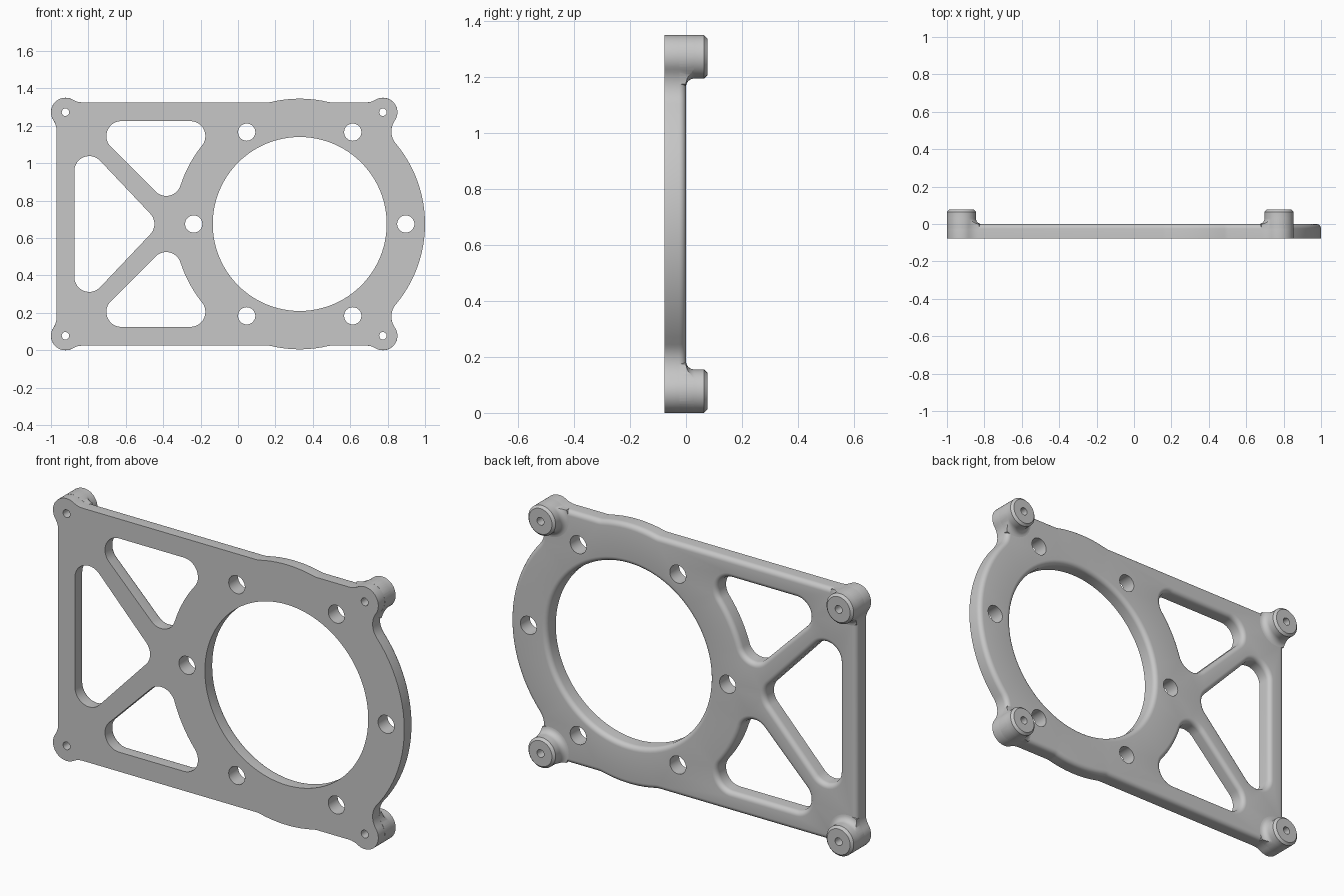
import bpy, bmesh, math
from math import atan2, acos, ceil, cos, sin, sqrt, pi, radians
from mathutils import Vector
from mathutils.geometry import delaunay_2d_cdt

if "Cube" in bpy.data.objects:
    bpy.data.objects.remove(bpy.data.objects["Cube"], do_unlink=True)

MID_Z = 0.675                    # height of the symmetry axis
FRONT, BACK, BOSS_END = -0.0765, 0.0, 0.0765
ROUND = 0.025                    # rounding of the back edges
FIL = 0.1                        # concave blends of the outline
BOSS_R, PIN_R = 0.0775, 0.02
RING = (0.33, 0.0, 0.67)
EDGE_Z, EDGE_X = 0.65, -0.97
BOSS_Z = 0.5975
BOSS_XS = (-0.9225, 0.775)

metal = bpy.data.materials.new("grey metal")
metal.use_nodes = True
GREY = (0.57, 0.57, 0.57, 1)
metal.diffuse_color = GREY
for node in metal.node_tree.nodes:
    if node.type == 'BSDF_PRINCIPLED':
        node.inputs["Base Color"].default_value = GREY


def belt(circles, offset=0.0):
    """Counter-clockwise loop around circles (x, z, r); negative r is a concave arc."""
    n = len(circles)
    if n == 1:
        x, z, r = circles[0]
        steps = 96 if r > 0.2 else 40
        turns = [2 * pi * k / steps for k in range(steps)]
        return [(x + (r + offset) * cos(a), z + (r + offset) * sin(a)) for a in turns]
    normals, touching = [], []
    for i, (x, z, r) in enumerate(circles):
        x2, z2, r2 = circles[(i + 1) % n]
        ratio = (r - r2) / math.hypot(x2 - x, z2 - z)
        touching.append(abs(ratio) > 0.9999)
        normals.append(atan2(z2 - z, x2 - x) - acos(max(-1, min(1, ratio))))
    points = []
    for i, (x, z, r) in enumerate(circles):
        sweep = (normals[i] - normals[i - 1]) % (2 * pi)
        if r < 0:
            sweep -= 2 * pi
        steps = max(3, ceil(abs(sweep) / radians(3 if abs(r) > 0.2 else 8)))
        # Touching arcs share their end point, so it is made only once
        for k in range(steps if touching[i] else steps + 1):
            a = normals[i - 1] + sweep * k / steps
            points.append((x + (r + offset) * cos(a), z + (r + offset) * sin(a)))
    return points


def walls(bm, circles, profile, closed=False):
    """Skin a loop through (y, offset) stations; returns the first and last rings."""
    rings = [[bm.verts.new((x, y, z + MID_Z)) for x, z in belt(circles, d)]
             for y, d in profile]
    pairs = list(zip(rings, rings[1:]))
    if closed:
        pairs.append((rings[-1], rings[0]))
    for a, b in pairs:
        for i in range(len(a)):
            bm.faces.new((a[i - 1], a[i], b[i], b[i - 1])).smooth = True
    return rings[0], rings[-1]


def cap(bm, rings):
    """Flat triangulated face inside the first ring and outside all others."""
    verts = [v for ring in rings for v in ring]
    loops, start = [], 0
    for ring in rings:
        loops.append(list(range(start, start + len(ring))))
        start += len(ring)
    flat = [Vector((v.co.x, v.co.z)) for v in verts]
    _, _, tris, origins, _, owners = delaunay_2d_cdt(flat, [], loops, 1, 1e-7, True)
    for tri, owner in zip(tris, owners):
        if list(owner) == [0]:
            bm.faces.new([verts[origins[i][0]] for i in tri])


def finish(bm, name):
    bmesh.ops.recalc_face_normals(bm, faces=bm.faces)
    mesh = bpy.data.meshes.new(name)
    bm.to_mesh(mesh)
    bm.free()
    mesh.set_sharp_from_angle(angle=radians(35))
    mesh.materials.append(metal)
    obj = bpy.data.objects.new(name, mesh)
    bpy.context.collection.objects.link(obj)
    return obj


def blend_on_top(x, z, r, side):
    """Concave blend between a circle and the top edge."""
    cz = EDGE_Z + FIL
    return (x + side * sqrt((r + FIL) ** 2 - (cz - z) ** 2), cz, -FIL)


def blend_between(a, b):
    """Concave blend touching two circles, on the right of the line a-b."""
    dx, dz = b[0] - a[0], b[1] - a[1]
    d = math.hypot(dx, dz)
    ra, rb = a[2] + FIL, b[2] + FIL
    along = (ra * ra - rb * rb + d * d) / (2 * d)
    off = sqrt(ra * ra - along * along)
    return (a[0] + (along * dx + off * dz) / d, a[1] + (along * dz - off * dx) / d, -FIL)


def mirror(circles):
    return [(x, -z, r) for x, z, r in reversed(circles)]


# Outline: ring, corner lobes and blends, mirrored about the axis
left_lobe, right_lobe = [(x, BOSS_Z, BOSS_R) for x in BOSS_XS]
side_x = EDGE_X - FIL
side_blend = (side_x, BOSS_Z - sqrt((BOSS_R + FIL) ** 2 - (side_x - left_lobe[0]) ** 2), -FIL)
upper = [blend_between(RING, right_lobe), right_lobe, blend_on_top(*right_lobe, -1),
         blend_on_top(*RING, 1), RING, blend_on_top(*RING, -1),
         blend_on_top(*left_lobe, 1), left_lobe, side_blend]
outline = [RING] + upper + mirror(upper)

# Windows: two truss openings against the ring and one at the side
W = 0.08


def against_ring(z):
    return (RING[0] - sqrt((RING[2] + W) ** 2 - z * z), z, W)


low, high = against_ring(0.23), against_ring(0.47)
top_window = [low, (RING[0], 0, -RING[2]), high, (low[0] - 0.24, 0.47, W)]
side_window = [(-0.527, 0, W), (-0.795, 0.283, W), (-0.795, -0.283, W)]
bore = [(RING[0], 0, 0.465)]

# Plate with rounded back edges
arc = [(BACK - ROUND * (1 - sin(t)), ROUND * (1 - cos(t)))
       for t in (radians(15 * k) for k in range(7))]
bm = bmesh.new()
ends = [walls(bm, outline, [(FRONT, 0)] + [(y, -d) for y, d in arc])]
for opening in (top_window, mirror(top_window), side_window, bore):
    ends.append(walls(bm, opening, [(FRONT, 0)] + arc))

# Bolt circle and corner pin holes
holes = [(RING[0] + 0.567 * cos(k * pi / 3), 0.567 * sin(k * pi / 3), 0.046) for k in range(6)]
holes += [(x, s * BOSS_Z, PIN_R) for x in BOSS_XS for s in (-1, 1)]
for hole in holes:
    ends.append(walls(bm, [hole], [(FRONT, 0), (BACK, 0)]))
cap(bm, [e[0] for e in ends])
cap(bm, [e[1] for e in ends])
finish(bm, "mounting_plate")

# Trimmer that keeps the flared boss feet inside the outline
bm = bmesh.new()
first, last = walls(bm, outline, [(FRONT * 2, 0.0002), (BOSS_END * 2, 0.0002)])
cap(bm, [first])
cap(bm, [last])
trimmer = finish(bm, "boss_trimmer")
trimmer.hide_render = True

# Corner bosses: chamfered tubes with a flared foot
FOOT, CHAMFER = 0.03, 0.012
foot = [(BACK + FOOT * (1 - cos(t)), FOOT * (1 - sin(t)))
        for t in (radians(15 * k) for k in range(7))]
boss_profile = ([(-0.024, PIN_R - BOSS_R), (-0.024, FOOT)] + foot
                + [(BOSS_END - CHAMFER, 0), (BOSS_END, -CHAMFER), (BOSS_END, PIN_R - BOSS_R)])
for x, side in zip(BOSS_XS, ("right", "left")):
    for sign, level in ((1, "upper"), (-1, "lower")):
        bm = bmesh.new()
        walls(bm, [(x, sign * BOSS_Z, BOSS_R)], boss_profile, closed=True)
        boss = finish(bm, f"{level}_{side}_boss")
        trim = boss.modifiers.new("trim", 'BOOLEAN')
        trim.operation = 'INTERSECT'
        trim.solver = 'EXACT'
        trim.object = trimmer
        graph = bpy.context.evaluated_depsgraph_get()
        trimmed = bpy.data.meshes.new_from_object(boss.evaluated_get(graph))
        boss.modifiers.clear()
        boss.data = trimmed
        trimmed.set_sharp_from_angle(angle=radians(35))

bpy.data.objects.remove(trimmer, do_unlink=True)
